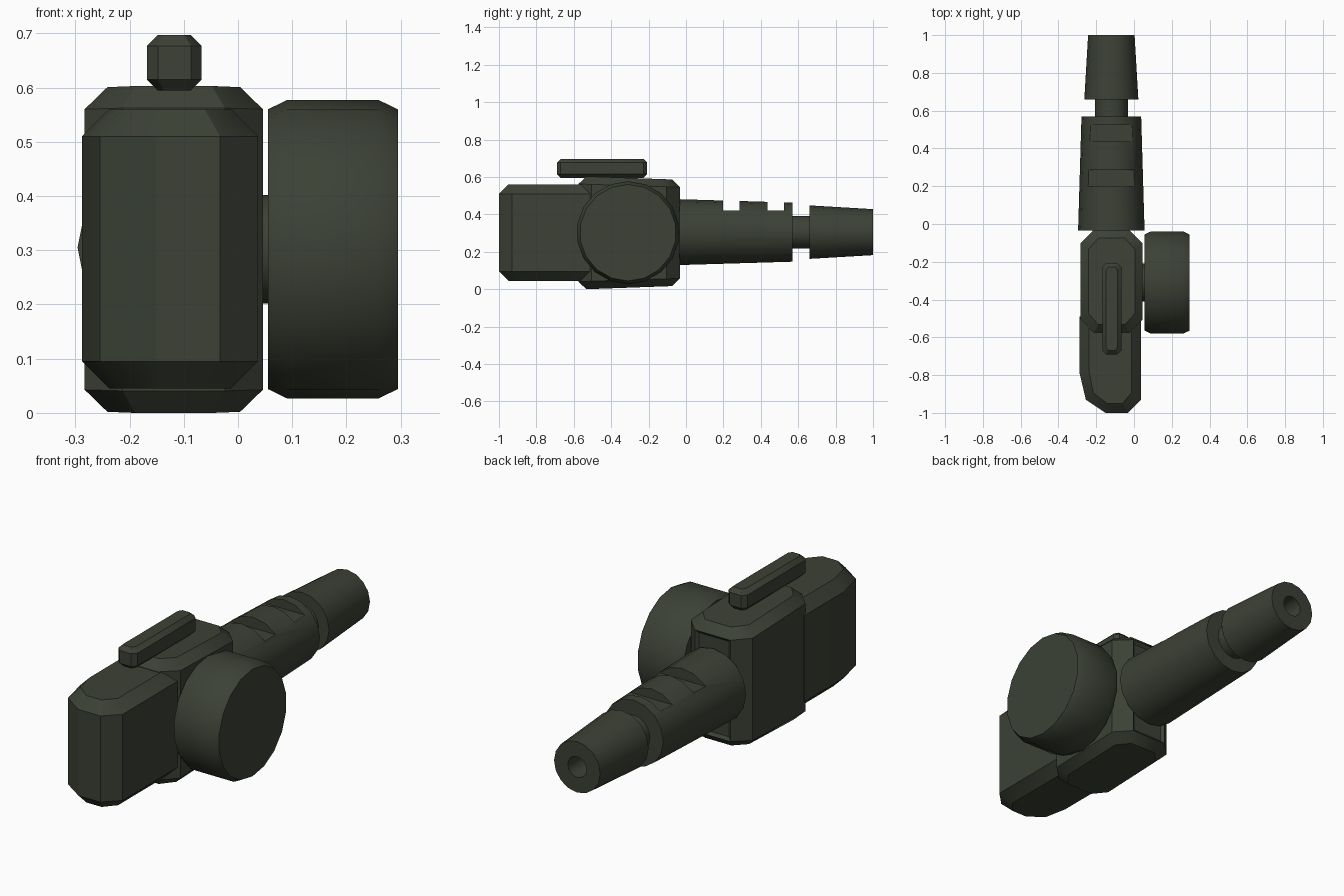
import bpy, bmesh, math
from mathutils import Vector

cube = bpy.data.objects.get("Cube")
if cube:
    bpy.data.objects.remove(cube, do_unlink=True)

paint = bpy.data.materials.new("dark olive")
COLOUR = (0.045, 0.053, 0.036, 1)
paint.use_nodes = True
paint.diffuse_color = COLOUR
for node in paint.node_tree.nodes:
    if node.type == 'BSDF_PRINCIPLED':
        node.inputs["Base Color"].default_value = COLOUR
        node.inputs["Roughness"].default_value = 0.8


def finish(name, bm):
    bmesh.ops.recalc_face_normals(bm, faces=bm.faces[:])
    mesh = bpy.data.meshes.new(name)
    bm.to_mesh(mesh)
    bm.free()
    obj = bpy.data.objects.new(name, mesh)
    bpy.context.collection.objects.link(obj)
    mesh.materials.append(paint)
    return obj


def smooth(obj):
    bpy.ops.object.select_all(action='DESELECT')
    obj.select_set(True)
    bpy.context.view_layer.objects.active = obj
    bpy.ops.object.shade_smooth_by_angle(angle=math.radians(30))


def loft(rings):
    """Join equal rings of points and cap both ends."""
    bm = bmesh.new()
    loops = [[bm.verts.new(p) for p in ring] for ring in rings]
    n = len(loops[0])
    for a, b in zip(loops, loops[1:]):
        for i in range(n):
            j = (i + 1) % n
            bm.faces.new((a[i], a[j], b[j], b[i]))
    bm.faces.new(loops[0])
    bm.faces.new(loops[-1])
    return bm


def chamfered_block(plan, z0, z1, inset, drop):
    """Upright prism whose top and bottom edges are chamfered."""
    xs, ys = zip(*plan)
    cx, cy = (min(xs) + max(xs)) / 2, (min(ys) + max(ys)) / 2
    sx = 1 - 2 * inset / (max(xs) - min(xs))
    sy = 1 - 2 * inset / (max(ys) - min(ys))
    small = [(cx + (x - cx) * sx, cy + (y - cy) * sy) for x, y in plan]
    levels = [(small, z0), (plan, z0 + drop), (plan, z1 - drop), (small, z1)]
    return loft([[(x, y, z) for x, y in ring] for ring, z in levels])


def octagon(x0, x1, y0, y1, c):
    return [(x0 + c, y0), (x1 - c, y0), (x1, y0 + c), (x1, y1 - c),
            (x1 - c, y1), (x0 + c, y1), (x0, y1 - c), (x0, y0 + c)]


def lathe(profile, centre, axis, sides):
    """Revolve (distance, radius) pairs around the x or y axis."""
    u = Vector((1, 0, 0)) if axis == 'y' else Vector((0, 1, 0))
    along = Vector((0, 1, 0)) if axis == 'y' else Vector((1, 0, 0))
    up = Vector((0, 0, 1))
    rings = []
    for d, r in profile:
        rings.append([Vector(centre) + along * d
                      + r * (u * math.sin(math.tau * i / sides) + up * math.cos(math.tau * i / sides))
                      for i in range(sides)])
    return loft(rings)


# Main housing, slightly lower towards the back, with a recessed rear panel
bm = chamfered_block(octagon(-0.283, 0.046, -0.575, -0.033, 0.07), 0.0, 0.603, 0.042, 0.042)
for v in bm.verts:
    v.co.z = 0.302 + (v.co.z - 0.302) * (1 - 0.12 * (v.co.y + 0.53))
bmesh.ops.recalc_face_normals(bm, faces=bm.faces[:])
rear = max(bm.faces, key=lambda f: f.normal.y)
bmesh.ops.inset_region(bm, faces=[rear], thickness=0.02, depth=-0.012)
smooth(finish("main_housing", bm))

# Front housing with a rounded left corner
plan = [(-0.288, -0.49), (-0.288, -0.79), (-0.255, -0.93), (-0.15, -1.0),
        (-0.033, -1.0), (0.037, -0.93), (0.037, -0.49)]
smooth(finish("front_housing", chamfered_block(plan, 0.045, 0.56, 0.05, 0.05)))

# Top lever
smooth(finish("top_lever", chamfered_block(
    octagon(-0.168, -0.067, -0.69, -0.208, 0.02), 0.595, 0.697, 0.02, 0.02)))

# Side dial and its short axle
dial = [(0.055, 0.258), (0.09, 0.275), (0.26, 0.275), (0.295, 0.258)]
smooth(finish("side_dial", lathe(dial, (0, -0.31, 0.302), 'x', 18)))
axle = [(0.0, 0.1), (0.08, 0.1)]
smooth(finish("dial_axle", lathe(axle, (0, -0.31, 0.302), 'x', 16)))

# Barrel: tapered sleeve, neck and hollow muzzle
barrel_profile = [(-0.06, 0.1), (-0.035, 0.1), (-0.035, 0.176), (0.57, 0.158),
                  (0.57, 0.087), (0.66, 0.087), (0.66, 0.143), (1.0, 0.123),
                  (1.0, 0.05), (0.8, 0.05)]
barrel = finish("barrel", lathe(barrel_profile, (-0.12, 0, 0.305), 'y', 16))

# Two notches cut across the top of the sleeve
for y in (0.242, 0.48):
    cut = bmesh.new()
    bmesh.ops.create_cube(cut, size=1)
    for v in cut.verts:
        v.co = Vector((-0.12 + v.co.x * 0.5, y + v.co.y * 0.087, 0.52 + v.co.z * 0.2))
    cutter = finish("notch_cutter", cut)
    cutter.hide_render = True
    mod = barrel.modifiers.new("notch", 'BOOLEAN')
    mod.operation, mod.solver, mod.object = 'DIFFERENCE', 'EXACT', cutter
    bpy.context.view_layer.objects.active = barrel
    bpy.ops.object.modifier_apply(modifier=mod.name)
    bpy.data.objects.remove(cutter, do_unlink=True)
smooth(barrel)
